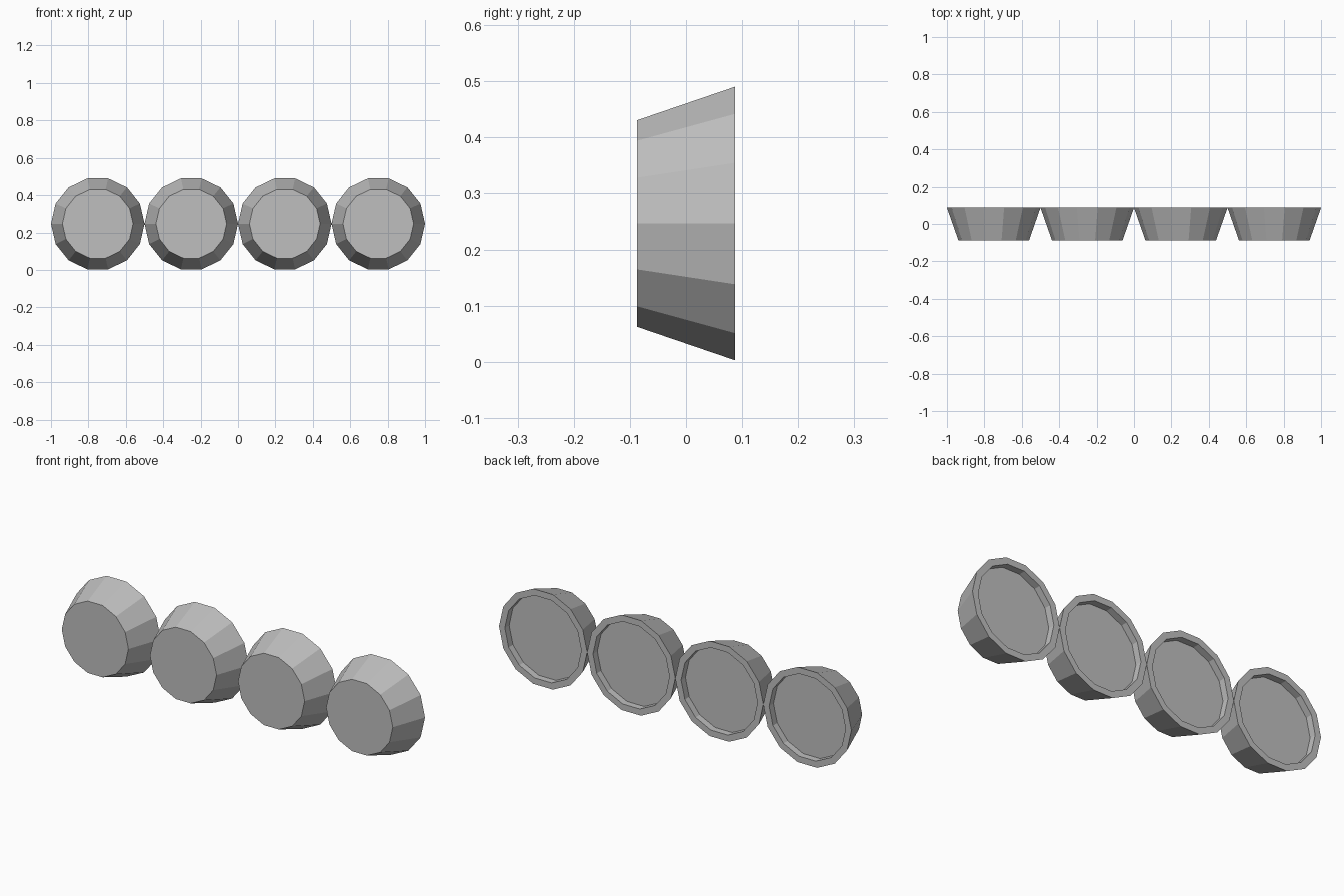
import bpy, bmesh, math

if "Cube" in bpy.data.objects:
    bpy.data.objects.remove(bpy.data.objects["Cube"])

SIDES = 14
CENTRE_Z = 0.2465
# (radius, y) rings from the front face round to the recessed back floor
PROFILE = [(0.189, -0.087), (0.25, 0.087), (0.217, 0.087), (0.217, 0.052)]

grey = bpy.data.materials.new("plain grey")
grey.diffuse_color = (0.52, 0.52, 0.52, 1)
grey.use_nodes = True
grey.node_tree.nodes["Principled BSDF"].inputs["Base Color"].default_value = grey.diffuse_color


def make_cap(name, x):
    """Tapered faceted disc with a shallow recess in its back."""
    bm = bmesh.new()
    rings = []
    for r, y in PROFILE:
        rings.append([bm.verts.new((r * math.cos(math.tau * i / SIDES), y,
                                    r * math.sin(math.tau * i / SIDES)))
                      for i in range(SIDES)])
    # side, rim and recess walls
    for a, b in zip(rings, rings[1:]):
        for i in range(SIDES):
            j = (i + 1) % SIDES
            bm.faces.new((a[i], a[j], b[j], b[i]))
    # front face and recess floor
    bm.faces.new(rings[0])
    bm.faces.new(rings[-1])
    bmesh.ops.recalc_face_normals(bm, faces=bm.faces)
    mesh = bpy.data.meshes.new(name)
    bm.to_mesh(mesh)
    bm.free()
    mesh.materials.append(grey)
    obj = bpy.data.objects.new(name, mesh)
    obj.location = (x, 0, CENTRE_Z)
    bpy.context.collection.objects.link(obj)


# row of four touching discs
for n in range(4):
    make_cap(f"faceted_disc_{n + 1}", -0.75 + 0.5 * n)
